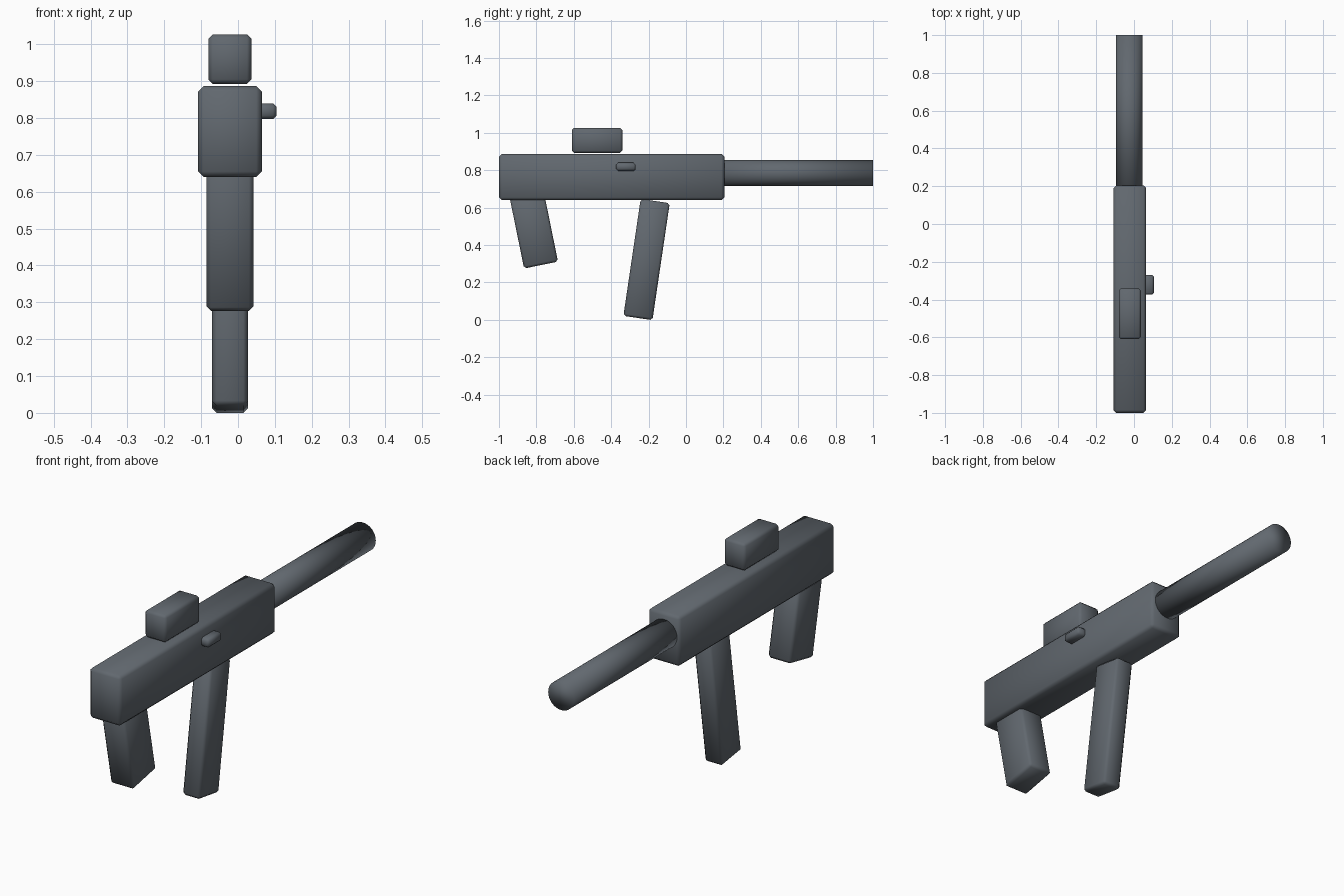
import bpy
from math import radians
from mathutils import Matrix, Vector

cube = bpy.data.objects.get("Cube")
if cube:
    bpy.data.objects.remove(cube, do_unlink=True)

# One slate grey for every part
slate = bpy.data.materials.new("slate_grey")
slate.use_nodes = True
colour = (0.12, 0.138, 0.158, 1)
slate.diffuse_color = colour
slate.node_tree.nodes["Principled BSDF"].inputs["Base Color"].default_value = colour

MID_X = -0.022  # plane shared by the parts along the centre line


def finish(obj, name):
    obj.name = name
    obj.data.materials.append(slate)
    bpy.ops.object.shade_smooth()
    return obj


def chamfered_box(name, size, base, tilt=0, chamfer=0.012):
    """Box standing on the point base, leaning about the x axis."""
    bpy.ops.mesh.primitive_cube_add(size=1)
    obj = finish(bpy.context.object, name)
    obj.data.transform(Matrix.Diagonal((*size, 1)))
    obj.data.transform(Matrix.Translation((0, 0, size[2] / 2)))
    obj.location = Vector(base)
    obj.rotation_euler.x = radians(tilt)
    bevel = obj.modifiers.new("chamfer", 'BEVEL')
    bevel.width = chamfer
    bevel.segments = 1
    bevel.limit_method = 'NONE'
    return obj


# Main housing and the block floating just above it
chamfered_box("body", (0.173, 1.205, 0.247), (MID_X, -0.3975, 0.64), chamfer=0.015)
chamfered_box("top_block", (0.117, 0.27, 0.134), (MID_X, -0.475, 0.893))

# Leaning supports below the housing
chamfered_box("rear_grip", (0.127, 0.185, 0.42), (MID_X, -0.775, 0.293), tilt=11.5)
chamfered_box("front_leg", (0.097, 0.157, 0.632), (MID_X, -0.257, 0.010), tilt=-8.4)

# Small button on the left side
chamfered_box("side_button", (0.065, 0.105, 0.043), (0.0725, -0.322, 0.797), chamfer=0.01)

# Long round tube
bpy.ops.mesh.primitive_cylinder_add(vertices=32, radius=0.07, depth=0.9,
                                    location=(-0.025, 0.55, 0.785),
                                    rotation=(radians(90), 0, 0))
finish(bpy.context.object, "tube")
